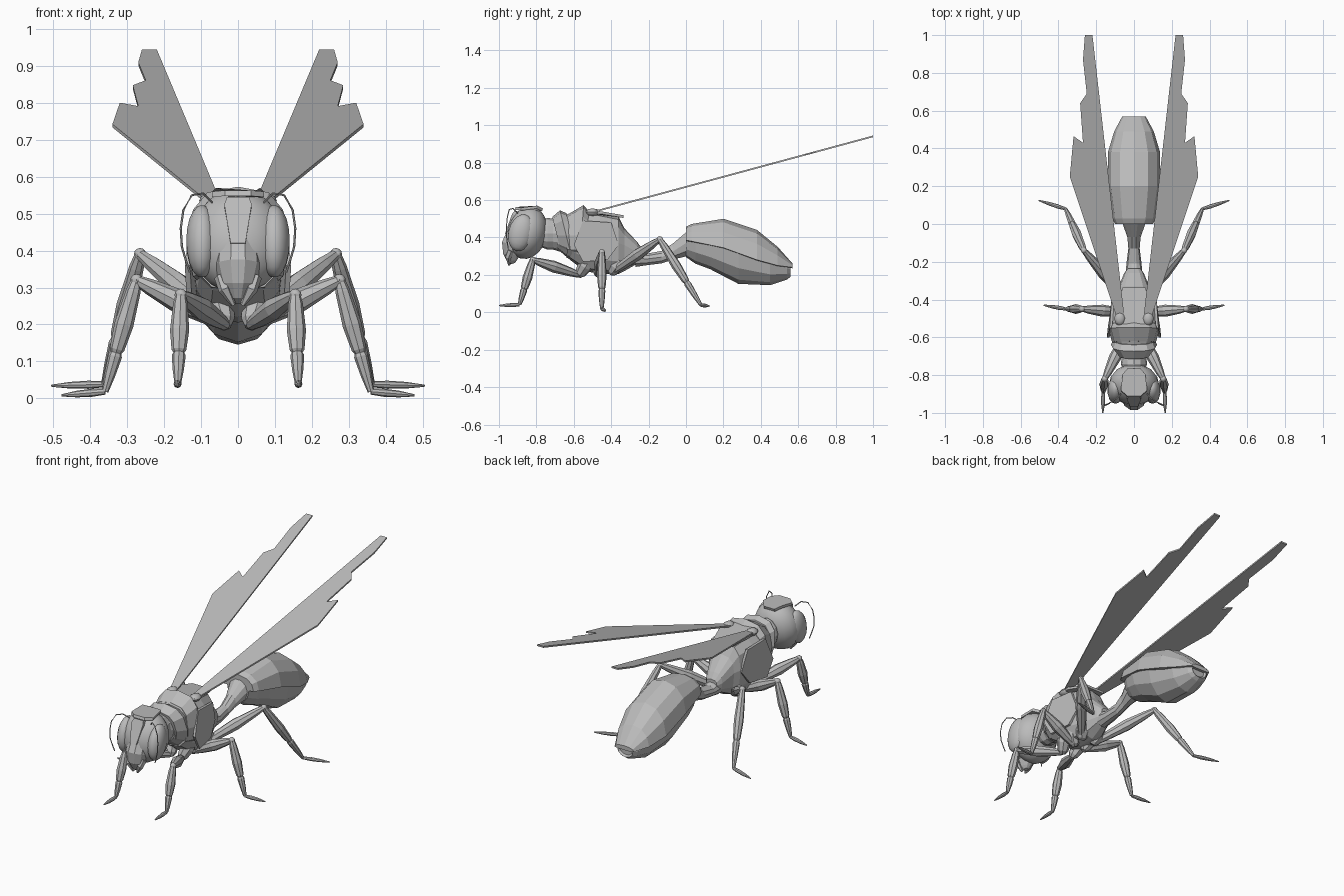
import bpy, bmesh, math
from mathutils import Vector as V, Matrix

grey = bpy.data.materials.new("body grey")
grey.diffuse_color = (0.5, 0.5, 0.5, 1)


def finish(name, bm, smooth=None):
    bmesh.ops.recalc_face_normals(bm, faces=bm.faces)
    me = bpy.data.meshes.new(name)
    bm.to_mesh(me)
    bm.free()
    me.materials.append(grey)
    if smooth:
        me.polygons.foreach_set("use_smooth", [True] * len(me.polygons))
        me.set_sharp_from_angle(angle=math.radians(smooth))
    ob = bpy.data.objects.new(name, me)
    bpy.context.scene.collection.objects.link(ob)
    return ob


def skin(name, rings, smooth=None):
    """Bridge a list of closed rings and cap both ends."""
    bm = bmesh.new()
    vs = [[bm.verts.new(p) for p in r] for r in rings]
    n = len(vs[0])
    for a, b in zip(vs, vs[1:]):
        for i in range(n):
            j = (i + 1) % n
            bm.faces.new((a[i], a[j], b[j], b[i]))
    bm.faces.new(vs[0])
    bm.faces.new(vs[-1])
    return finish(name, bm, smooth)


def loft(name, sections, n=12, power=1.0, skew=0.0, smooth=None):
    """Sections along y: (y, centre z, half width, height up, height down)."""
    rings = []
    for y, zc, hw, up, dn in sections:
        ring = []
        for i in range(n):
            a = 2 * math.pi * i / n
            c, s = math.cos(a), math.sin(a)
            c = math.copysign(abs(c) ** power, c)
            s = math.copysign(abs(s) ** power, s)
            dz = s * (up if s > 0 else dn)
            ring.append(V((hw * c, y + skew * dz, zc + dz)))
        rings.append(ring)
    return skin(name, rings, smooth)


def tube(name, pts, n=8, smooth=None):
    """Limb through points (x, y, z, radius)."""
    ps = [V(p[:3]) for p in pts]
    rings = []
    for i, p in enumerate(ps):
        d = (ps[min(i + 1, len(ps) - 1)] - ps[max(i - 1, 0)]).normalized()
        ref = V((0, 0, 1)) if abs(d.z) < 0.8 else V((0, 1, 0))
        u = d.cross(ref).normalized()
        w = u.cross(d)
        rings.append([p + pts[i][3] * (u * math.cos(2 * math.pi * k / n)
                     + w * math.sin(2 * math.pi * k / n)) for k in range(n)])
    return skin(name, rings, smooth)


def prism(name, pts, off):
    a = [V(p) for p in pts]
    return skin(name, [a, [p + V(off) for p in a]])


def ball(name, loc, size, tilt=0.0, seg=16, rings=10, smooth=40):
    bm = bmesh.new()
    bmesh.ops.create_uvsphere(bm, u_segments=seg, v_segments=rings, radius=1)
    m = Matrix.Translation(loc) @ Matrix.Rotation(tilt, 4, 'X') @ Matrix.Diagonal((*size, 1))
    bm.transform(m)
    return finish(name, bm, smooth)


def limb(name, a, b, profile, s):
    """Spindle from a to b; profile holds (fraction, radius)."""
    a, b = V(a), V(b)
    pts = []
    for t, r in profile:
        p = a.lerp(b, t)
        pts.append((s * p.x, p.y, p.z, r))
    tube(name, pts)


# Head, crown, forehead plate and muzzle
ball("head", (0, -.85, .425), (.133, .108, .142), -.25)
tube("muzzle", [(0, -.905, .41, .06), (0, -.925, .36, .064), (0, -.932, .31, .048),
                (0, -.93, .275, .028), (0, -.925, .26, .012)], 10)
prism("forehead_plate", [(-.03, -.915, .545), (.03, -.915, .545), (.037, -.93, .525),
                         (.02, -.968, .42), (-.02, -.968, .42), (-.037, -.93, .525)], (0, .03, -.01))
prism("crown_plate", [(-.07, -.885, .545), (-.035, -.915, .548), (.035, -.915, .548), (.07, -.885, .545),
                      (.06, -.80, .555), (.035, -.77, .54), (-.035, -.77, .54), (-.06, -.80, .555)],
      (0, .005, .015))
loft("neck", [(-.78, .42, .055, .07, .07), (-.74, .42, .07, .085, .085),
              (-.71, .42, .065, .08, .085), (-.66, .42, .08, .09, .1)])

# Thorax, overlapping collars and back plate
loft("thorax", [(-.69, .41, .075, .09, .07), (-.62, .41, .115, .12, .13), (-.54, .40, .125, .14, .18),
                (-.46, .39, .125, .14, .185), (-.36, .37, .10, .14, .165),
                (-.33, .36, .08, .09, .14), (-.26, .32, .052, .055, .06),
                (-.235, .31, .035, .03, .04)], 12, .75)
loft("front_collar", [(-.69, .41, .085, .10, .08), (-.64, .41, .122, .135, .12),
                      (-.61, .41, .11, .12, .11)], 12, .75, -.25)
loft("rear_collar", [(-.63, .41, .115, .12, .12), (-.56, .41, .135, .163, .13),
                     (-.53, .41, .12, .13, .12)], 12, .7, .08)
prism("back_plate", [(-.09, -.53, .53), (.09, -.53, .53), (.095, -.45, .525),
                     (.06, -.335, .505), (-.06, -.335, .505), (-.095, -.45, .525)], (0, 0, .014))

# Waist and abdomen with an overlapping upper shell
loft("waist", [(-.27, .29, .045, .045, .05), (-.21, .285, .04, .03, .035), (-.13, .295, .03, .035, .035),
               (-.07, .325, .035, .045, .045), (0, .37, .06, .06, .075), (.04, .37, .085, .06, .09)], 10)
loft("abdomen_belly", [(0, .38, .07, .05, .085), (.05, .38, .10, .08, .12), (.13, .36, .122, .11, .13),
                       (.28, .32, .13, .14, .168), (.45, .26, .105, .11, .115),
                       (.54, .235, .07, .04, .06), (.56, .23, .05, .03, .04),
                       (.55, .23, .04, .025, .03)], 12)
loft("abdomen_shell", [(0, .385, .10, .072, .005), (.03, .38, .115, .092, .005), (.2, .345, .14, .155, .005),
                       (.38, .28, .138, .16, .005), (.49, .25, .105, .10, .005),
                       (.57, .24, .062, .02, .005)], 12, .9)

# Leg spindles: thigh, shin and foot shapes
THIGH = [(0, .016), (.2, .024), (.55, .032), (.85, .022), (1, .014)]
SHIN = [(0, .014), (.1, .02), (.4, .026), (.62, .02), (.65, .015), (.68, .019), (.85, .015), (1, .009)]
FOOT = [(0, .008), (.3, .011), (.65, .009), (1, .003)]
LEGS = {  # hip on thorax, trochanter, knee, ankle, toe
    "front": [(.06, -.52, .28), (.035, -.57, .20), (.155, -.82, .28), (.163, -.89, .04), (.165, -1.0, .036)],
    "middle": [(.07, -.45, .28), (.035, -.47, .20), (.275, -.45, .32), (.36, -.45, .018), (.478, -.43, .008)],
    "hind": [(.06, -.36, .27), (.04, -.40, .21), (.265, -.14, .39), (.362, .08, .038), (.505, .125, .034)],
}

for side, s in (("right", 1), ("left", -1)):
    for which, (hip, tro, knee, ankle, toe) in LEGS.items():
        name = f"{side}_{which}_"
        limb(name + "hip", hip, tro, [(-.2, .03), (.4, .04), (.9, .03), (1.1, .015)], s)
        limb(name + "thigh", tro, knee, THIGH, s)
        ball(name + "knee", (s * knee[0], knee[1], knee[2]), (.017, .017, .017), 0, 8, 6)
        limb(name + "shin", knee, ankle, SHIN, s)
        limb(name + "foot", ankle, toe, FOOT, s)

    # Wing with stepped outer edge, sloping up to the rear
    outline = [(.05, -.5), (.22, 1), (.26, 1), (.27, .87), (.25, .69), (.285, .64),
               (.27, .43), (.32, .465), (.34, .25), (.09, -.5)]
    prism(side + "_wing", [(s * x, y, .531 + .27 * (y + .5)) for x, y in outline], (0, 0, .009))
    ball(side + "_wing_root", (s * .075, -.5, .535), (.03, .04, .02), 0, 8, 6)

    # Eye, antenna, jaw and thorax side plate
    ball(side + "_eye", (s * .098, -.883, .425), (.043, .066, .10), -.25, 14, 10)
    tube(side + "_antenna", [(s * x, y, z, .003) for x, y, z in (
        (.07, -.90, .53), (.095, -.925, .555), (.125, -.945, .55), (.148, -.955, .51),
        (.155, -.96, .46), (.152, -.96, .41), (.14, -.955, .37), (.13, -.95, .34))], 6)
    tube(side + "_jaw", [(s * .045, -.935, .33, .02), (s * .035, -.95, .295, .018),
                         (s * .012, -.945, .252, .006)], 6)
    prism(side + "_thorax_plate", [(s * .115, -.55, .49), (s * .105, -.40, .48), (s * .092, -.36, .36),
                                   (s * .105, -.42, .28), (s * .125, -.55, .27), (s * .13, -.6, .36)],
          (s * .014, 0, 0))
